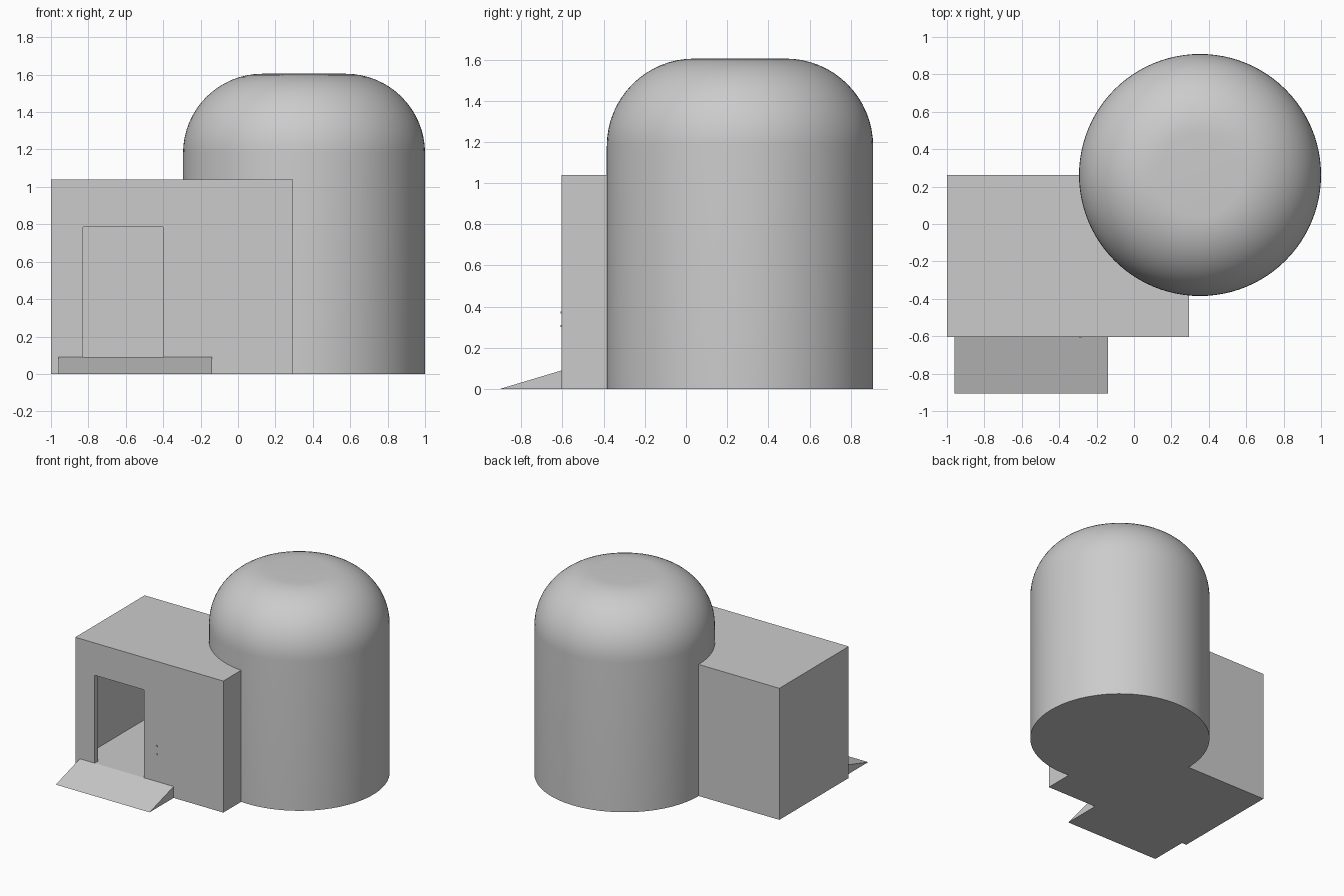
import bpy, bmesh, math
from mathutils import Vector, Matrix

if "Cube" in bpy.data.objects:
    bpy.data.objects.remove(bpy.data.objects["Cube"], do_unlink=True)


def make_material(name, rgb):
    mat = bpy.data.materials.new(name)
    mat.use_nodes = True
    colour = (*rgb, 1.0)
    mat.diffuse_color = colour
    mat.node_tree.nodes["Principled BSDF"].inputs["Base Color"].default_value = colour
    return mat


grey = make_material("plain grey", (0.6, 0.6, 0.6))


def add_object(name, bm):
    bmesh.ops.recalc_face_normals(bm, faces=bm.faces)
    mesh = bpy.data.meshes.new(name)
    bm.to_mesh(mesh)
    bm.free()
    mesh.materials.append(grey)
    obj = bpy.data.objects.new(name, mesh)
    bpy.context.collection.objects.link(obj)
    return obj


def box(name, low, high):
    bm = bmesh.new()
    low, high = Vector(low), Vector(high)
    matrix = Matrix.Translation((low + high) / 2) @ Matrix.Diagonal((*(high - low), 1))
    bmesh.ops.create_cube(bm, size=1, matrix=matrix)
    return add_object(name, bm)


def cut(target, cutter):
    mod = target.modifiers.new("cut " + cutter.name, 'BOOLEAN')
    mod.operation = 'DIFFERENCE'
    mod.solver = 'EXACT'
    mod.object = cutter
    cutter.hide_render = True
    cutter.hide_viewport = True
    cutter.display_type = 'WIRE'


# Entrance block, hollowed into a room with a doorway
left, right, front, back, height = -1.0, 0.295, -0.605, 0.262, 1.04
wall, floor = 0.04, 0.09
entrance = box("entrance_block", (left, front, 0), (right, back, height))
room = box("room_cutter", (left + wall, front + wall, floor),
           (right - wall, back - wall, height - wall))
door = box("doorway_cutter", (-0.83, front - 0.1, floor), (-0.4, front + 0.1, 0.785))
cut(entrance, room)
cut(entrance, door)

# Round tower with a rounded shoulder and flat top
radius, top, shoulder, steps = 0.647, 1.605, 0.425, 16
profile = [(0, 0), (radius, 0)]
for i in range(steps + 1):
    a = math.pi / 2 * i / steps
    profile.append((radius - shoulder + shoulder * math.cos(a),
                    top - shoulder + shoulder * math.sin(a)))
profile.append((0, top))
bm = bmesh.new()
verts = [bm.verts.new((r, 0, z)) for r, z in profile]
edges = [bm.edges.new(pair) for pair in zip(verts, verts[1:])]
bmesh.ops.spin(bm, geom=verts + edges, cent=(0, 0, 0), axis=(0, 0, 1),
               angle=math.tau, steps=96, use_merge=True)
bmesh.ops.remove_doubles(bm, verts=bm.verts, dist=0.0001)
tower = add_object("round_tower", bm)
tower.location = (1 - radius, 0.262, 0)
bpy.ops.object.select_all(action='DESELECT')
tower.select_set(True)
bpy.context.view_layer.objects.active = tower
bpy.ops.object.shade_smooth_by_angle(angle=math.radians(35))

# Entry ramp, a wedge against the front wall
bm = bmesh.new()
side = [bm.verts.new((-0.96, y, z))
        for y, z in ((front, 0), (-0.905, 0), (front, floor))]
face = bm.faces.new(side)
moved = bmesh.ops.extrude_face_region(bm, geom=[face])
bmesh.ops.translate(bm, vec=(0.82, 0, 0),
                    verts=[v for v in moved["geom"] if isinstance(v, bmesh.types.BMVert)])
add_object("entry_ramp", bm)

# Two tiny door buttons beside the doorway
for name, z in (("lower_button", 0.306), ("upper_button", 0.371)):
    box(name, (-0.292, front - 0.004, z - 0.005), (-0.282, front + 0.01, z + 0.005))
